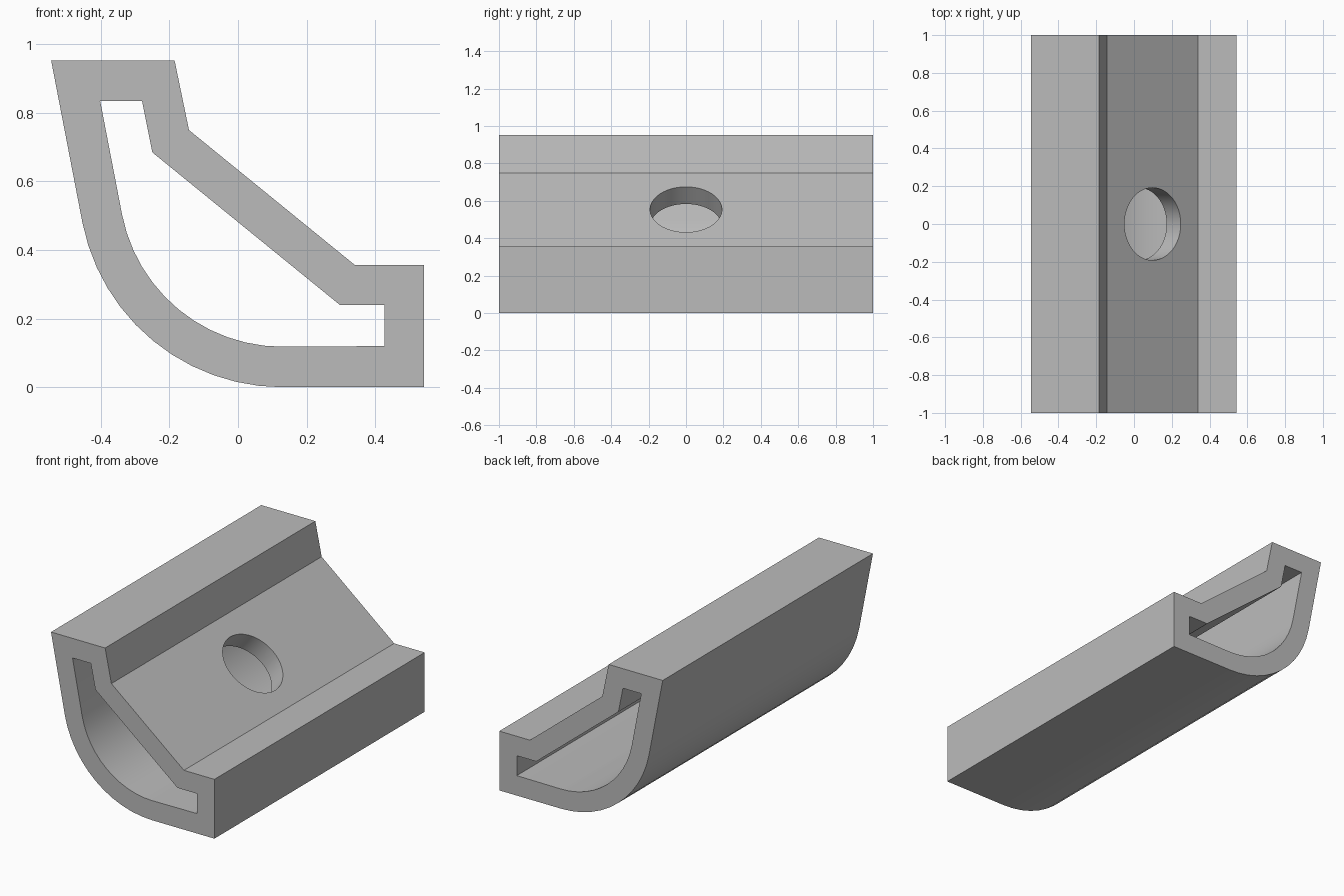
import bpy
import bmesh
import math
from mathutils import Vector

cube = bpy.data.objects.get("Cube")
if cube:
    bpy.data.objects.remove(cube, do_unlink=True)

grey = bpy.data.materials.new("plain grey")
grey.use_nodes = True
grey.diffuse_color = (0.5, 0.5, 0.5, 1)
grey.node_tree.nodes["Principled BSDF"].inputs["Base Color"].default_value = (0.5, 0.5, 0.5, 1)

CENTRE = Vector((0.13, 0.595))   # shared centre of the rounded back corner
SWEEP = math.radians(78.9)
STEPS = 12


def section(corners, radius):
    """Closed x-z outline: straight corners, then the rounded back corner."""
    arc = []
    for i in range(STEPS + 1):
        a = -math.pi / 2 - SWEEP * i / STEPS
        arc.append(CENTRE + radius * Vector((math.cos(a), math.sin(a))))
    return [Vector(c) for c in corners] + arc


outer = section([(-0.545, 0.953), (-0.185, 0.953), (-0.143, 0.75),
                 (0.34, 0.357), (0.543, 0.357), (0.543, 0)], 0.595)
inner = section([(-0.402, 0.835), (-0.28, 0.835), (-0.25, 0.685),
                 (0.297, 0.24), (0.427, 0.24), (0.427, 0.12)], 0.477)

# Hollow rail: two outlines swept along y, joined by open-ended rims
bm = bmesh.new()
rings = [[bm.verts.new((p.x, y, p.y)) for p in outline]
         for outline, y in ((outer, -1), (outer, 1), (inner, 1), (inner, -1))]
count = len(outer)
for a, b in zip(rings, rings[1:] + rings[:1]):
    for i in range(count):
        j = (i + 1) % count
        bm.faces.new((a[i], a[j], b[j], b[i]))
bmesh.ops.recalc_face_normals(bm, faces=bm.faces)
mesh = bpy.data.meshes.new("hollow_rail")
bm.to_mesh(mesh)
bm.free()
mesh.materials.append(grey)
rail = bpy.data.objects.new("hollow_rail", mesh)
bpy.context.collection.objects.link(rail)

# Round hole drilled square to the sloping wall
slope = outer[3] - outer[2]
middle = (outer[2] + outer[3]) / 2
normal = Vector((-slope.y, 0, slope.x)).normalized()
bpy.ops.mesh.primitive_cylinder_add(
    vertices=64, radius=0.192, depth=0.4, location=(middle.x, 0, middle.y),
    rotation=normal.to_track_quat('Z', 'Y').to_euler())
cutter = bpy.context.object
cutter.name = "hole_cutter"
cutter.hide_render = True
cutter.data.materials.append(grey)

bpy.ops.object.select_all(action='DESELECT')
rail.select_set(True)
bpy.context.view_layer.objects.active = rail
cut = rail.modifiers.new("hole", 'BOOLEAN')
cut.operation = 'DIFFERENCE'
cut.solver = 'EXACT'
cut.object = cutter
bpy.ops.object.modifier_apply(modifier=cut.name)
bpy.data.objects.remove(cutter, do_unlink=True)
bpy.ops.object.shade_smooth_by_angle(angle=math.radians(10))
